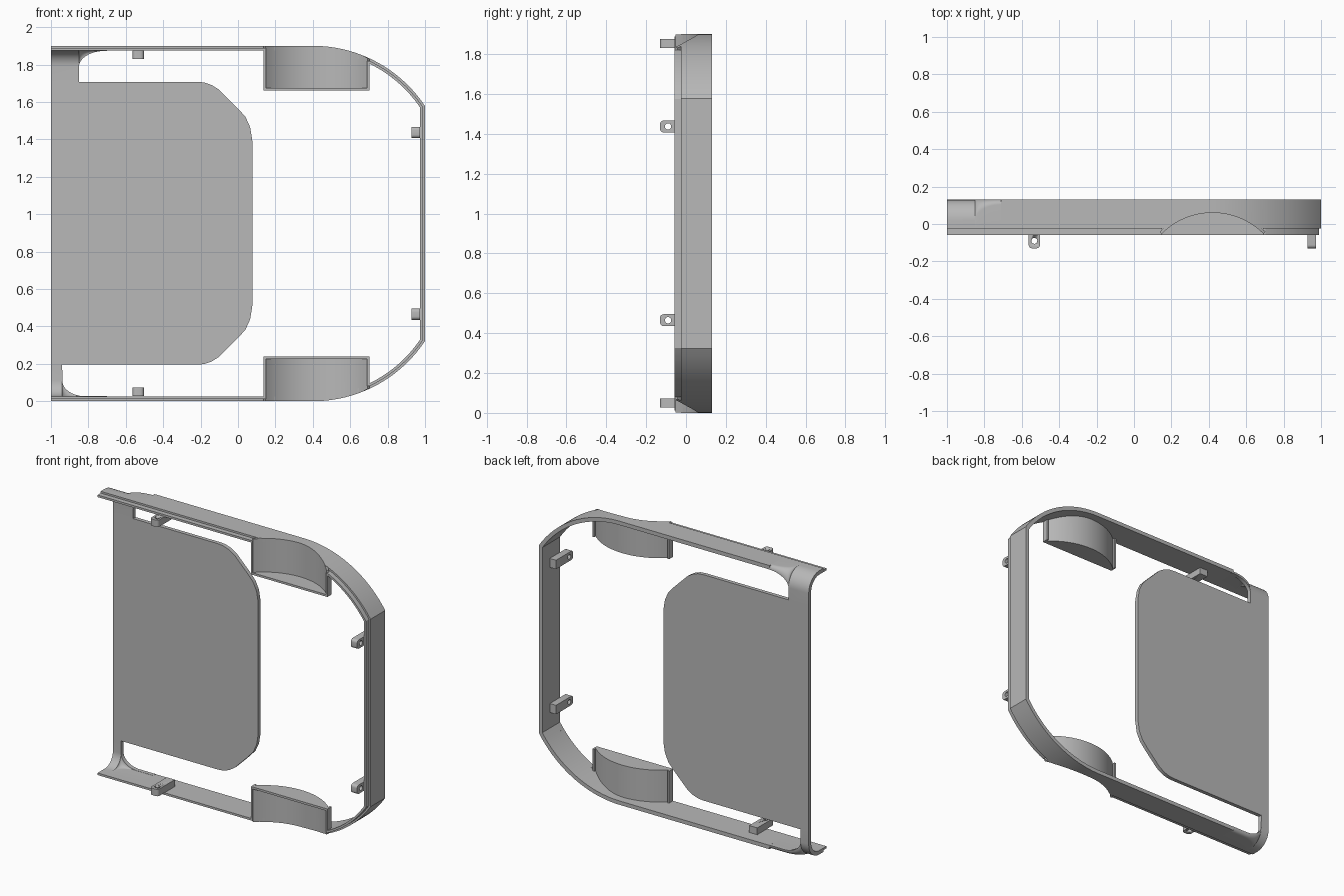
import bpy, bmesh, math
from mathutils import Vector

if "Cube" in bpy.data.objects:
    bpy.data.objects.remove(bpy.data.objects["Cube"])

H = 1.9                      # overall height
BACK, STEP, FRONT = 0.13, -0.025, -0.058
WALL = 0.026
CX, R = 0.4, 0.72            # rounded corner centre x and radius
WX, WY, WR = 0.42, -0.325, 0.385   # wheel arch arc, in plan
WELL_Z, WELL_L, WELL_R = 1.66, 0.137, 0.703

grey = bpy.data.materials.new("plain grey")
grey.use_nodes = True
grey.diffuse_color = (0.48, 0.48, 0.48, 1)
grey.node_tree.nodes["Principled BSDF"].inputs["Base Color"].default_value = (0.48, 0.48, 0.48, 1)


def finish(name, bm, angle=30):
    bmesh.ops.recalc_face_normals(bm, faces=bm.faces)
    mesh = bpy.data.meshes.new(name)
    bm.to_mesh(mesh)
    bm.free()
    ob = bpy.data.objects.new(name, mesh)
    bpy.context.collection.objects.link(ob)
    mesh.materials.append(grey)
    bpy.ops.object.select_all(action='DESELECT')
    ob.select_set(True)
    bpy.context.view_layer.objects.active = ob
    bpy.ops.object.shade_smooth_by_angle(angle=math.radians(angle))
    return ob


def loft(name, sections, flip=False):
    """Skin closed sections in order and cap both ends; flip mirrors top to bottom."""
    bm = bmesh.new()
    rings = [[bm.verts.new((x, y, H - z if flip else z)) for x, y, z in s] for s in sections]
    for a, b in zip(rings, rings[1:]):
        for i in range(len(a)):
            j = (i + 1) % len(a)
            bm.faces.new((a[i], a[j], b[j], b[i]))
    bm.faces.new(rings[0])
    bm.faces.new(rings[-1])
    return finish(name, bm)


def box(name, x, y, z, flip=False):
    return loft(name, [[(x[0], b, c), (x[1], b, c), (x[1], b, d), (x[0], b, d)]
                       for b, c, d in ((y[0], *z), (y[1], *z))], flip)


def top_z(x, inset=0):
    """Height of the outline at x, moved inward by inset."""
    return H - R + math.sqrt((R - inset) ** 2 - max(0, x - CX) ** 2)


def outline(x, inset):
    x = min(x, 1 - inset)
    return x, top_z(x, inset)


def arch_y(x):
    d = WR ** 2 - (x - WX) ** 2
    return max(STEP, WY + math.sqrt(d)) if d > 0 else STEP


def span(a, b, n):
    return [a + (b - a) * i / n for i in range(n + 1)]


def both_halves(sections):
    return sections + [[(x, y, H - z) for x, y, z in s] for s in reversed(sections)]


# Outer rim band, cut away in an arc at each wheel arch
rim = []
for x in [-0.71] + span(0.17, 0.67, 26) + span(0.7, 1, 12):
    (xo, zo), (xi, zi) = outline(x, 0), outline(x, WALL)
    y = arch_y(x)
    rim.append([(xo, y, zo), (xo, BACK, zo), (xi, BACK, zi), (xi, y, zi)])
loft("rim_band", both_halves(rim))

# Thinner stepped lip along the front of the rim
def lip_section(x):
    (xo, zo), (xi, zi) = outline(x, 0.012), outline(x, WALL)
    return [(xo, FRONT, zo), (xo, STEP, zo), (xi, STEP, zi), (xi, FRONT, zi)]

loft("side_lip", both_halves([lip_section(x) for x in span(WELL_R, 1, 12)]))

for flip, side in ((False, "upper"), (True, "lower")):
    loft(side + "_lip", [lip_section(-1), lip_section(WELL_L)], flip)

    # Curved corner that turns the rim into the back plate, with a rounded cutout
    arm, width = (-0.94, 0.12) if flip else (-0.85, 0.14)
    sections = []
    for x in [-1] + [arm + width * (1 - math.cos(t)) for t in span(0, math.pi / 2, 12)] + [-0.7]:
        t = max(0, min(1, (x - arm) / width))
        r = WALL + 0.085 * (1 - math.sqrt(max(0, 1 - (1 - t) ** 2)))
        end = H - r - 0.001
        if x <= arm:
            r, end = WALL + 0.085, 1.70
        cy, cz = BACK - r, H - r
        arc = [(math.sin(a), math.cos(a)) for a in span(0, math.pi / 2, 10)]
        outer = [(x, STEP, H)] + [(x, cy + r * s, cz + r * c) for s, c in arc] + [(x, BACK, end)]
        q = max(r - WALL, 0.0005)
        inner = [(x, STEP, H - WALL)] + [(x, cy + q * s, cz + q * c) for s, c in arc]
        inner.append((x, BACK - WALL, end))
        sections.append(outer + inner[::-1])
    loft(side + "_corner_arm", sections, flip)

    # Wheel well: curved wall, half-moon floor and rectangular front frame
    half = math.asin((WELL_R - WELL_L) / 2 / (WR + 0.015))
    wall, floor = [], []
    for a in span(-half, half, 28):
        s, c = math.sin(a), math.cos(a)
        xi, yi = WX + WR * s, WY + WR * c
        xo, yo = WX + (WR + 0.015) * s, WY + (WR + 0.015) * c
        wall.append([(xi, yi, WELL_Z), (xo, yo, WELL_Z),
                     (xo, yo, top_z(xo, 0.002)), (xi, yi, top_z(xi, 0.002))])
        floor.append([(xo, FRONT, WELL_Z), (xo, yo, WELL_Z),
                      (xo, yo, WELL_Z + 0.014), (xo, FRONT, WELL_Z + 0.014)])
    loft(side + "_well_wall", wall, flip)
    loft(side + "_well_floor", floor, flip)
    for edge, x, top in (("left", WELL_L, H - 0.012), ("right", WELL_R - 0.012, top_z(WELL_R, 0.012))):
        box(f"{side}_well_frame_{edge}", (x, x + 0.012), (FRONT, STEP + 0.01), (WELL_Z, top), flip)

# Back plate with soft clipped corners
half_edge = [(-1, 1.708), (-0.22, 1.708), (-0.18, 1.704), (-0.14, 1.69), (-0.1, 1.665), (0, 1.565),
             (0.04, 1.52), (0.065, 1.465), (0.077, 1.39)]
edge = half_edge + [(x, 1.903 - z) for x, z in reversed(half_edge)]
loft("back_plate", [[(x, y, z) for x, z in edge] for y in (BACK - WALL, BACK)])


# Mounting tabs with rounded noses and a through hole
def tab(name, centre, upright):
    bm = bmesh.new()
    w, nose = 0.03, 0.018
    shape = [(-w, 0.05), (-w, -0.13 + nose)]
    shape += [(-w + nose - nose * math.cos(a), -0.13 + nose - nose * math.sin(a)) for a in span(0, math.pi / 2, 5)[1:]]
    shape += [(-u, y) for u, y in reversed(shape)]

    def place(u, y, t):
        offset = Vector((t, 0, u)) if upright else Vector((u, 0, t))
        return Vector(centre) + offset + Vector((0, y, 0))

    def prism(points, depth):
        a, b = [[bm.verts.new(place(u, y, t)) for u, y in points] for t in (-depth, depth)]
        for i in range(len(a)):
            j = (i + 1) % len(a)
            bm.faces.new((a[i], a[j], b[j], b[i]))
        bm.faces.new(a)
        bm.faces.new(b)

    prism(shape, 0.023)
    ob = finish(name, bm)
    bm = bmesh.new()
    prism([(0.016 * math.cos(a), -0.09 + 0.016 * math.sin(a)) for a in span(0, math.tau, 20)[:-1]], 0.1)
    cutter = finish("hole_cutter", bm)
    cutter.hide_render = True
    bpy.context.view_layer.objects.active = ob
    mod = ob.modifiers.new("hole", 'BOOLEAN')
    mod.operation, mod.object, mod.solver = 'DIFFERENCE', cutter, 'EXACT'
    bpy.ops.object.modifier_apply(modifier=mod.name)
    bpy.data.objects.remove(cutter)


tab("upper_tab", (-0.533, 0, 1.853), False)
tab("lower_tab", (-0.533, 0, 0.05), False)
tab("side_tab_upper", (0.951, 0, 1.437), True)
tab("side_tab_lower", (0.951, 0, 0.465), True)
